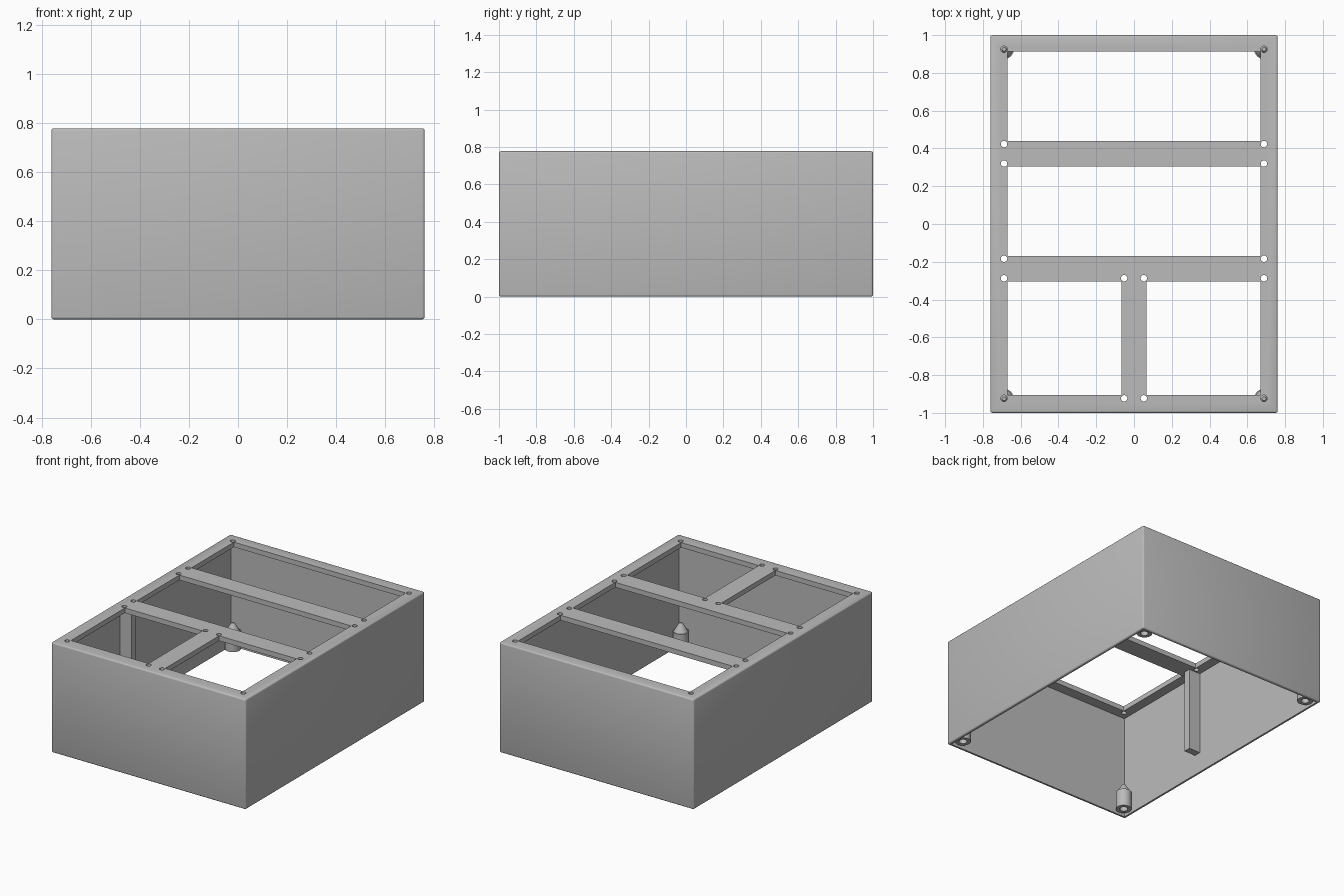
import bpy
import math

if "Cube" in bpy.data.objects:
    bpy.data.objects.remove(bpy.data.objects["Cube"])

HALF_X, HALF_Y, HEIGHT = 0.76, 1.0, 0.777
WALL, PLATE = 0.02, 0.035
CEILING = HEIGHT - PLATE
BOSS_X, BOSS_Y = 0.688, 0.925

grey = bpy.data.materials.new("plain grey")
grey.use_nodes = True
COLOUR = (0.5, 0.5, 0.5, 1)
grey.diffuse_color = COLOUR
grey.node_tree.nodes["Principled BSDF"].inputs["Base Color"].default_value = COLOUR


def finish(name):
    ob = bpy.context.object
    ob.name = name
    ob.data.materials.append(grey)
    return ob


def box(name, x, y, z):
    """Box from (low, high) pairs on each axis."""
    spans = (x, y, z)
    bpy.ops.mesh.primitive_cube_add(size=1, location=[sum(s) / 2 for s in spans])
    bpy.context.object.scale = [s[1] - s[0] for s in spans]
    bpy.ops.object.transform_apply(location=True, rotation=False, scale=True)
    return finish(name)


def rod(name, x, y, z, radius, tip=None, sides=24):
    """Vertical cylinder, or cone frustum when a tip radius is given."""
    bpy.ops.mesh.primitive_cone_add(
        vertices=sides, radius1=radius, radius2=radius if tip is None else tip,
        depth=z[1] - z[0], location=(x, y, sum(z) / 2))
    bpy.ops.object.transform_apply(location=True, rotation=False, scale=False)
    return finish(name)


def apply(ob, modifier):
    bpy.context.view_layer.objects.active = ob
    bpy.ops.object.modifier_apply(modifier=modifier.name)


def combine(ob, other, operation="DIFFERENCE"):
    mod = ob.modifiers.new("cut", "BOOLEAN")
    mod.operation, mod.solver, mod.object = operation, "EXACT", other
    apply(ob, mod)
    bpy.data.objects.remove(other)


def smooth(ob):
    bpy.ops.object.select_all(action="DESELECT")
    ob.select_set(True)
    bpy.context.view_layer.objects.active = ob
    bpy.ops.object.shade_smooth_by_angle(angle=math.radians(35))


# Case: softened box, hollow and open underneath
case = box("case", (-HALF_X, HALF_X), (-HALF_Y, HALF_Y), (0, HEIGHT))
bevel = case.modifiers.new("soft edges", "BEVEL")
bevel.width, bevel.segments = 0.01, 3
apply(case, bevel)
combine(case, box("cavity", (WALL - HALF_X, HALF_X - WALL),
                  (WALL - HALF_Y, HALF_Y - WALL), (-0.1, CEILING)))

# Window openings in the top plate
through = (CEILING - 0.1, HEIGHT + 0.1)
WIDE = (-0.671, 0.671)
for x, y in ((WIDE, (0.44, 0.913)), (WIDE, (-0.17, 0.304)),
             ((-0.671, -0.065), (-0.905, -0.304)), ((0.065, 0.671), (-0.905, -0.304))):
    combine(case, box("window", x, y, through))

# Screw holes at the corners of each window
holes = [(BOSS_X, y) for y in (BOSS_Y, 0.423, 0.32, -0.184, -0.287, -0.923)]
holes += [(0.052, y) for y in (-0.287, -0.923)]
for x, y in holes:
    for side in (-1, 1):
        combine(case, rod("hole", side * x, y, through, 0.017))
smooth(case)

# Corner bosses: hollow from below with a conical cap
for x_name, sx in (("right", -1), ("left", 1)):
    for y_name, sy in (("front", -1), ("back", 1)):
        x, y = sx * BOSS_X, sy * BOSS_Y
        boss = rod(f"{y_name}_{x_name}_boss", x, y, (0.015, 0.14), 0.052)
        combine(boss, rod("cap", x, y, (0.13, 0.2), 0.052, 0.01), "UNION")
        combine(boss, rod("bore", x, y, (-0.1, 0.11), 0.026))
        smooth(boss)

# Short guide rib hanging from the plate on one side wall
box("side_rib", (-HALF_X + WALL / 2, -0.65), (-0.26, -0.21), (0.145, CEILING + 0.01))
